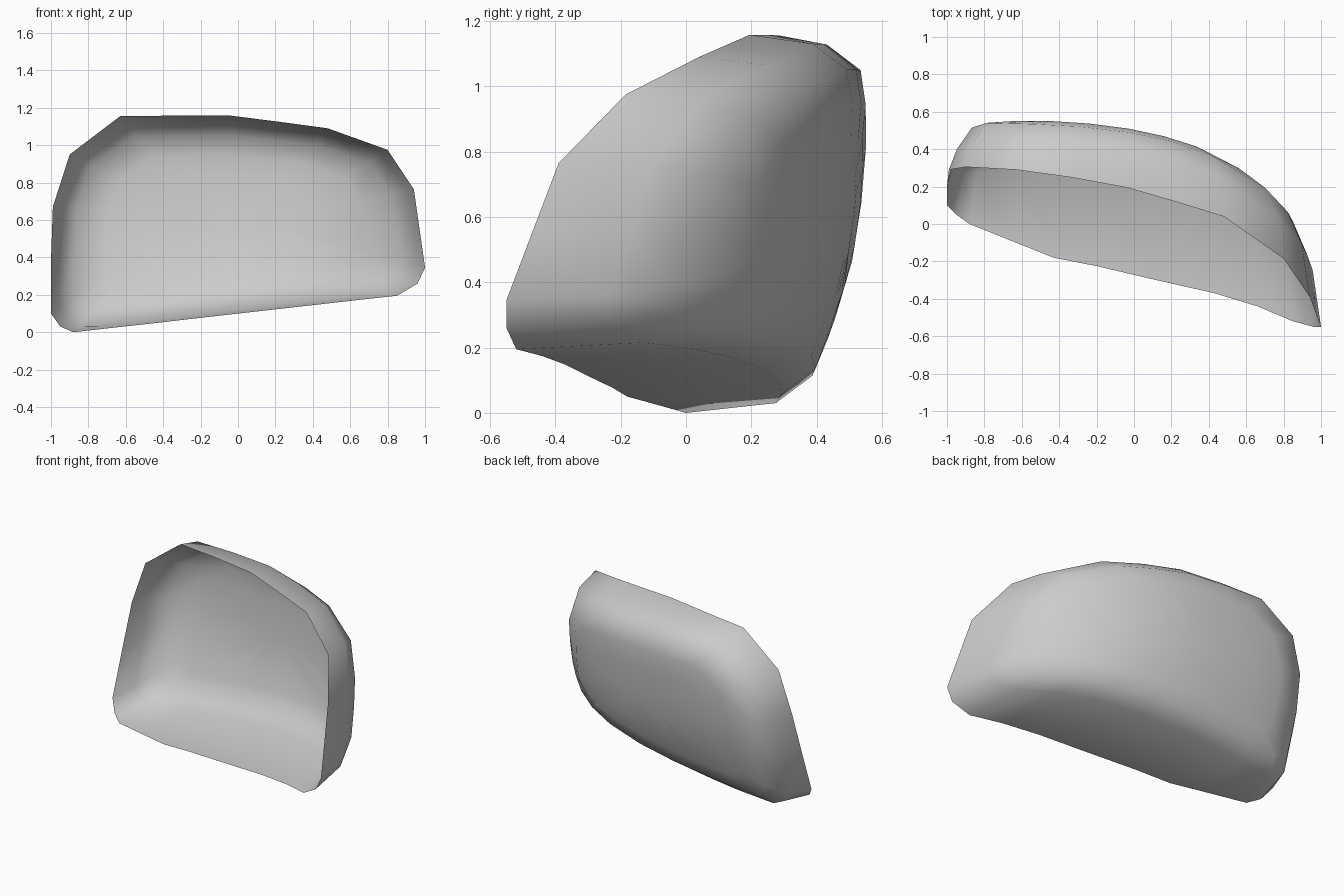
import bpy, bmesh, math

if "Cube" in bpy.data.objects:
    bpy.data.objects.remove(bpy.data.objects["Cube"])

# Front opening of the shell (x, y, z), going round from the lower left corner
RIM = [(-0.88, 0.00, 0.00), (-0.95, 0.05, 0.03), (-1.0, 0.10, 0.10),
       (-1.0, 0.20, 0.38), (-0.99, 0.29, 0.67), (-0.90, 0.305, 0.95),
       (-0.63, 0.29, 1.155), (-0.34, 0.25, 1.158), (-0.04, 0.195, 1.158),
       (0.22, 0.12, 1.125), (0.48, 0.04, 1.09), (0.80, -0.185, 0.975),
       (0.94, -0.39, 0.765), (0.97, -0.47, 0.555), (1.0, -0.55, 0.345),
       (0.96, -0.55, 0.26), (0.85, -0.52, 0.195), (0.66, -0.44, 0.174),
       (0.43, -0.37, 0.148), (0.12, -0.30, 0.113), (-0.20, -0.225, 0.077),
       (-0.43, -0.18, 0.05), (-0.63, -0.10, 0.028)]

# Back wall: plan curve (x, y) and height lean (z, dy)
PLAN = [(-1, .50), (-.9, .54), (-.7, .558), (-.5, .558), (-.22, .54), (0, .51),
        (.25, .45), (.48, .355), (.66, .24), (.8, .11), (.9, 0), (1, -.12)]
LEAN = [(0, -.175), (.155, -.15), (.32, -.09), (.48, -.045), (.65, -.02),
        (.9, 0), (1.01, -.01), (1.16, -.03)]


def lerp_table(table, t):
    for (a, va), (b, vb) in zip(table, table[1:]):
        if t <= b:
            return va + (vb - va) * (t - a) / (b - a)
    return table[-1][1]


def wall_point(p, sx, sz, inset):
    x, z = p[0] * sx, 0.6 + (p[2] - 0.6) * sz
    return (x, lerp_table(PLAN, x) + lerp_table(LEAN, z) - inset, z)


bm = bmesh.new()

# Rim, flange end, rounded corner, then the curved back in shrinking rings
rings = [[bm.verts.new(p) for p in RIM]]
for sx, sz, inset in [(.955, .95, .10), (.875, .81, .008), (.70, .62, 0),
                      (.48, .42, 0), (.24, .21, 0)]:
    rings.append([bm.verts.new(wall_point(p, sx, sz, inset)) for p in RIM])
n = len(RIM)
for a, b in zip(rings, rings[1:]):
    for i in range(n):
        j = (i + 1) % n
        bm.faces.new((a[i], a[j], b[j], b[i]))
pole = bm.verts.new(wall_point((0, 0, 0.6), 1, 1, 0))
for i in range(n):
    bm.faces.new((rings[-1][i], rings[-1][(i + 1) % n], pole))

# Outward normals point to the back
bmesh.ops.recalc_face_normals(bm, faces=bm.faces)
bm.normal_update()
if sum(f.normal.y * f.calc_area() for f in bm.faces) < 0:
    bmesh.ops.reverse_faces(bm, faces=bm.faces)
for f in bm.faces:
    f.smooth = True

mesh = bpy.data.meshes.new("curved_shell")
bm.to_mesh(mesh)
bm.free()
shell = bpy.data.objects.new("curved_shell", mesh)
bpy.context.collection.objects.link(shell)
